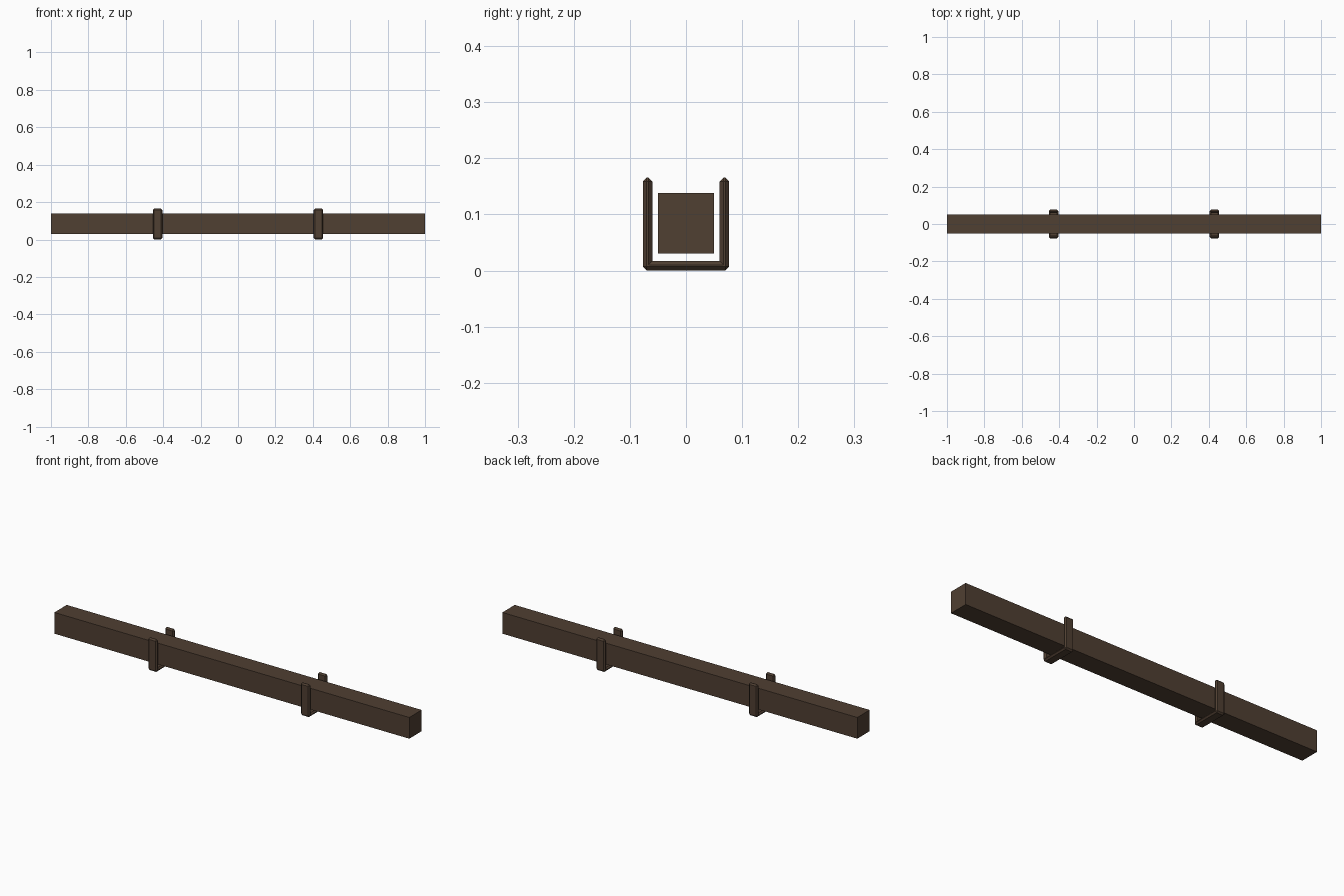
import bpy, bmesh

if "Cube" in bpy.data.objects:
    bpy.data.objects.remove(bpy.data.objects["Cube"])


def material(name, rgb):
    m = bpy.data.materials.new(name)
    m.diffuse_color = (*rgb, 1)
    m.use_nodes = True
    m.node_tree.nodes["Principled BSDF"].inputs["Base Color"].default_value = m.diffuse_color
    return m


wood = material("dark brown", (0.08, 0.05, 0.032))


def extrude_profile(name, profile, x0, x1, bevel=0.0):
    """Extrude a closed (y, z) profile along x, chamfering the outward edges."""
    bm = bmesh.new()
    face = bm.faces.new([bm.verts.new((x0, y, z)) for y, z in profile])
    ext = bmesh.ops.extrude_face_region(bm, geom=[face])
    verts = [g for g in ext["geom"] if isinstance(g, bmesh.types.BMVert)]
    bmesh.ops.translate(bm, verts=verts, vec=(x1 - x0, 0, 0))
    bmesh.ops.recalc_face_normals(bm, faces=bm.faces[:])
    if bevel:
        edges = [e for e in bm.edges if e.calc_face_angle_signed() > 0.1]
        bmesh.ops.bevel(bm, geom=edges, offset=bevel, segments=1,
                        affect='EDGES', profile=0.5, clamp_overlap=True)
    me = bpy.data.meshes.new(name)
    bm.to_mesh(me)
    bm.free()
    me.materials.append(wood)
    ob = bpy.data.objects.new(name, me)
    bpy.context.collection.objects.link(ob)
    return ob


# Long square bar
extrude_profile("bar", [(-0.05, 0.03), (0.05, 0.03), (0.05, 0.138), (-0.05, 0.138)], -1, 1)

# Two U-shaped brackets holding the bar
W, I, T, H = 0.077, 0.06, 0.017, 0.166
u_profile = [(-W, 0), (W, 0), (W, H), (I, H), (I, T), (-I, T), (-I, H), (-W, H)]
for side, x in (("left", -0.43), ("right", 0.43)):
    extrude_profile(side + "_bracket", u_profile, x - 0.025, x + 0.025, 0.007)
